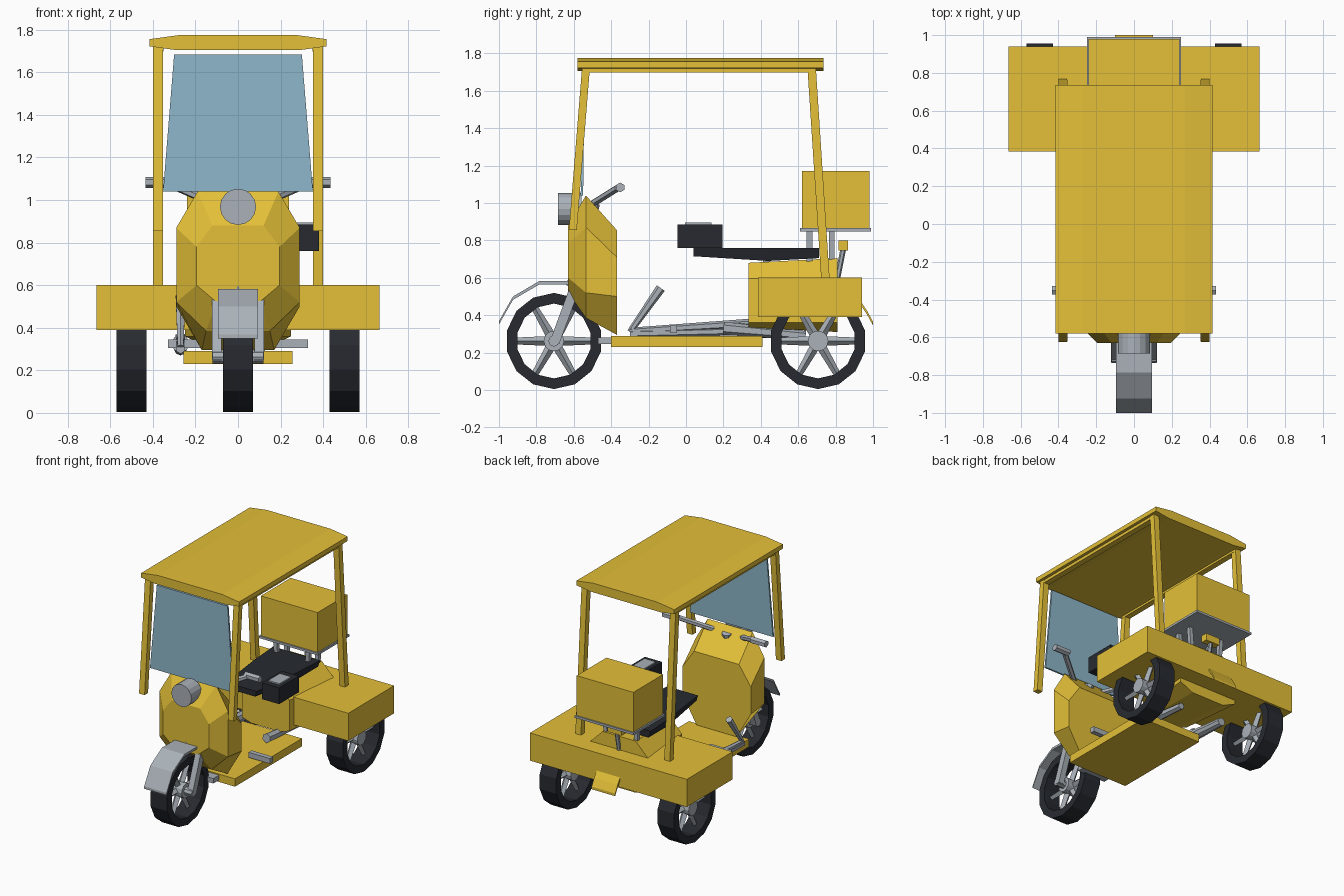
import bpy, bmesh, math
from mathutils import Vector, Matrix

if "Cube" in bpy.data.objects:
    bpy.data.objects.remove(bpy.data.objects["Cube"])


def material(name, rgb):
    m = bpy.data.materials.new(name)
    m.diffuse_color = (*rgb, 1)
    m.use_nodes = True
    m.node_tree.nodes["Principled BSDF"].inputs["Base Color"].default_value = m.diffuse_color
    return m


YELLOW = material("yellow_paint", (0.78, 0.53, 0.04))
BLACK = material("dark_rubber", (0.02, 0.023, 0.03))
GLASS = material("blue_glass", (0.27, 0.47, 0.59))
GREY = material("grey_metal", (0.4, 0.44, 0.48))


def finish(name, bm, mat):
    bmesh.ops.recalc_face_normals(bm, faces=bm.faces)
    me = bpy.data.meshes.new(name)
    bm.to_mesh(me)
    bm.free()
    ob = bpy.data.objects.new(name, me)
    bpy.context.collection.objects.link(ob)
    me.materials.append(mat)
    return ob


def loft(name, rings, mat, closed=False):
    """Skin equal-length rings; cap the ends, or join last ring to first."""
    bm = bmesh.new()
    rows = [[bm.verts.new(p) for p in r] for r in rings]
    n = len(rows[0])
    pairs = list(zip(rows, rows[1:])) + ([(rows[-1], rows[0])] if closed else [])
    for a, b in pairs:
        for i in range(n):
            j = (i + 1) % n
            bm.faces.new((a[i], a[j], b[j], b[i]))
    if not closed:
        bm.faces.new(rows[0])
        bm.faces.new(rows[-1])
    return finish(name, bm, mat)


def box(name, x, y, z, mat):
    return loft(name, [[(x[0], y[0], h), (x[1], y[0], h), (x[1], y[1], h), (x[0], y[1], h)]
                       for h in z], mat)


def extrude_x(name, profile, x0, x1, mat):
    return loft(name, [[(x, y, z) for y, z in profile] for x in (x0, x1)], mat)


def rod(name, p, q, r, mat, sides=8, r2=None):
    p, q = Vector(p), Vector(q)
    bm = bmesh.new()
    d = q - p
    m = Matrix.Translation((p + q) / 2) @ d.to_track_quat('Z', 'Y').to_matrix().to_4x4()
    bmesh.ops.create_cone(bm, cap_ends=True, segments=sides, radius1=r,
                          radius2=r if r2 is None else r2, depth=d.length, matrix=m)
    return finish(name, bm, mat)


def post(name, p, q, wx, wy, mat):
    """Square post with level ends."""
    return loft(name, [[(c[0] + sx * wx / 2, c[1] + sy * wy / 2, c[2])
                        for sx, sy in ((-1, -1), (1, -1), (1, 1), (-1, 1))] for c in (p, q)], mat)


def strip(name, path, t, w, mat):
    """Thin bent sheet following a (y, z) path."""
    return extrude_x(name, path + [(y, z - t) for y, z in reversed(path)], -w, w, mat)


def wheel(name, cx, cy, cz=0.262):
    # Tyre ring with a squared cross-section
    rings = []
    for i in range(14):
        a = -math.pi / 2 + math.tau * i / 14
        rings.append([(cx + dx, cy + r * math.cos(a), cz + r * math.sin(a))
                      for dx, r in ((-.07, .257), (.07, .257), (.07, .2), (-.07, .2))])
    loft(name + "_tyre", rings, BLACK, closed=True)
    # Hub and six spokes
    rod(name + "_hub", (cx - .055, cy, cz), (cx + .055, cy, cz), .055, GREY, 12)
    for i in range(6):
        a = math.tau * i / 6
        c, s = math.cos(a), math.sin(a)
        rod(f"{name}_spoke_{i}", (cx, cy + .03 * c, cz + .03 * s),
            (cx, cy + .215 * c, cz + .215 * s), .026, GREY, 4, .018)


wheel("front_wheel", 0, -.706)
for side, s in (("left", -1), ("right", 1)):
    wheel(f"rear_{side}_wheel", s * .5, .706)

# Front shield: octagonal sections along y
def octagon(y, w, tw, bw, z0, z1, z2, z3):
    return [(-bw, y, z0), (bw, y, z0), (w, y, z1), (w, y, z2),
            (tw, y, z3), (-tw, y, z3), (-w, y, z2), (-w, y, z1)]


loft("front_shield", [octagon(-.63, .195, .12, .10, .52, .60, .78, .88),
                      octagon(-.535, .29, .19, .15, .385, .52, .87, 1.04),
                      octagon(-.37, .29, .19, .17, .295, .50, .71, .855)], YELLOW)
rod("headlight", (0, -.685, .968), (0, -.56, .968), .085, GREY, 16)

# Floor and rear bodywork
box("floor_board", (-.255, .255), (-.40, .41), (.23, .29), YELLOW)
box("rear_platform", (-.665, .665), (.385, .94), (.39, .602), YELLOW)
loft("seat_base", [octagon(.335, .2, .12, .12, .335, .36, .595, .68),
                   octagon(.81, .25, .14, .14, .31, .36, .595, .705)], YELLOW)

# Seat
seat = [(.04, .715, .13), (.44, .69, .18), (.71, .705, .2)]
loft("seat", [[(-w, y, .758), (w, y, .758), (w * .9, y, z), (-w * .9, y, z)]
              for y, z, w in seat], BLACK)
rod("seat_hinge", (-.1, .43, .68), (.1, .43, .68), .022, GREY, 6)

# Side meter box
box("meter_box", (.235, .38), (-.045, .195), (.76, .885), BLACK)
box("meter_face", (.26, .355), (-.005, .135), (.88, .895), GREY)

# Rear rack, top case, tail lamp and flap
box("rack_plate", (-.25, .25), (.61, .99), (.848, .865), GREY)
box("top_case", (-.24, .24), (.62, .98), (.865, 1.17), YELLOW)
for s in (-1, 1):
    for y in (.66, .78):
        post("rack_post", (s * .12, y, .6), (s * .14, y, .85), .03, .03, GREY)
rod("lamp_stem", (0, .81, .6), (0, .842, .76), .015, GREY, 6)
box("tail_lamp", (-.06, .06), (.815, .865), (.745, .8), YELLOW)
strip("rear_flap", [(.85, .50), (.94, .465), (.97, .42), (1.0, .365)], .02, .1, YELLOW)

# Front mudguard and fork
strip("front_mudguard", [(-1.0, .368), (-.925, .50), (-.785, .582), (-.62, .582)],
      .018, .095, GREY)
for s in (-1, 1):
    post("fork_leg", (s * .1, -.706, .245), (s * .1, -.59, .56), .045, .055, GREY)
rod("fork_axle", (-.12, -.706, .262), (.12, -.706, .262), .03, GREY, 8)
rod("steering_column", (0, -.60, .55), (0, -.5, 1.0), .04, GREY, 8)
box("frame_stub", (-.12, .12), (-.47, -.39), (.245, .282), GREY)

# Handlebars, foot pegs and under-floor arms
for s in (-1, 1):
    rod("handlebar", (s * .1, -.525, .98), (s * .33, -.365, 1.08), .02, GREY, 6)
    rod("hand_grip", (s * .31, -.352, 1.083), (s * .435, -.352, 1.083), .026, GREY, 6)
    box("foot_peg", sorted((s * .15, s * .33)), (-.085, -.048), (.305, .345), GREY)
rod("brake_lever", (-.27, -.30, .31), (-.27, -.135, .545), .016, GREY, 6, .026)
rod("side_rail", (-.27, -.30, .315), (-.27, .34, .355), .018, GREY, 6, .026)
rod("exhaust_pipe", (-.27, -.30, .30), (-.27, .30, .315), .022, GREY, 6)
rod("muffler", (-.27, .28, .325), (-.27, .64, .30), .042, GREY, 8, .03)
rod("swing_arm", (.1, .2, .33), (.1, .64, .29), .035, GREY, 6, .025)

# Canopy roof, rails, poles and windscreen
roof = [(-.415, 1.722), (-.30, 1.706), (.30, 1.706), (.415, 1.722),
        (.415, 1.756), (.27, 1.776), (-.27, 1.776), (-.415, 1.756)]
loft("roof", [[(x, y, z) for x, z in roof] for y in (-.58, .735)], YELLOW)
for s in (-1, 1):
    box("roof_rail", sorted((s * .35, s * .395)), (-.55, .685), (1.697, 1.725), YELLOW)
    post("front_pole", (s * .377, -.605, .855), (s * .375, -.535, 1.72), .047, .042, YELLOW)
    post("rear_pole", (s * .377, .745, .6), (s * .375, .672, 1.72), .047, .045, YELLOW)
loft("windscreen", [[(-.30, y, 1.685), (.30, y, 1.685), (.352, y - .008, 1.04),
                     (-.352, y - .008, 1.04)] for y in (-.555, -.542)], GLASS)
